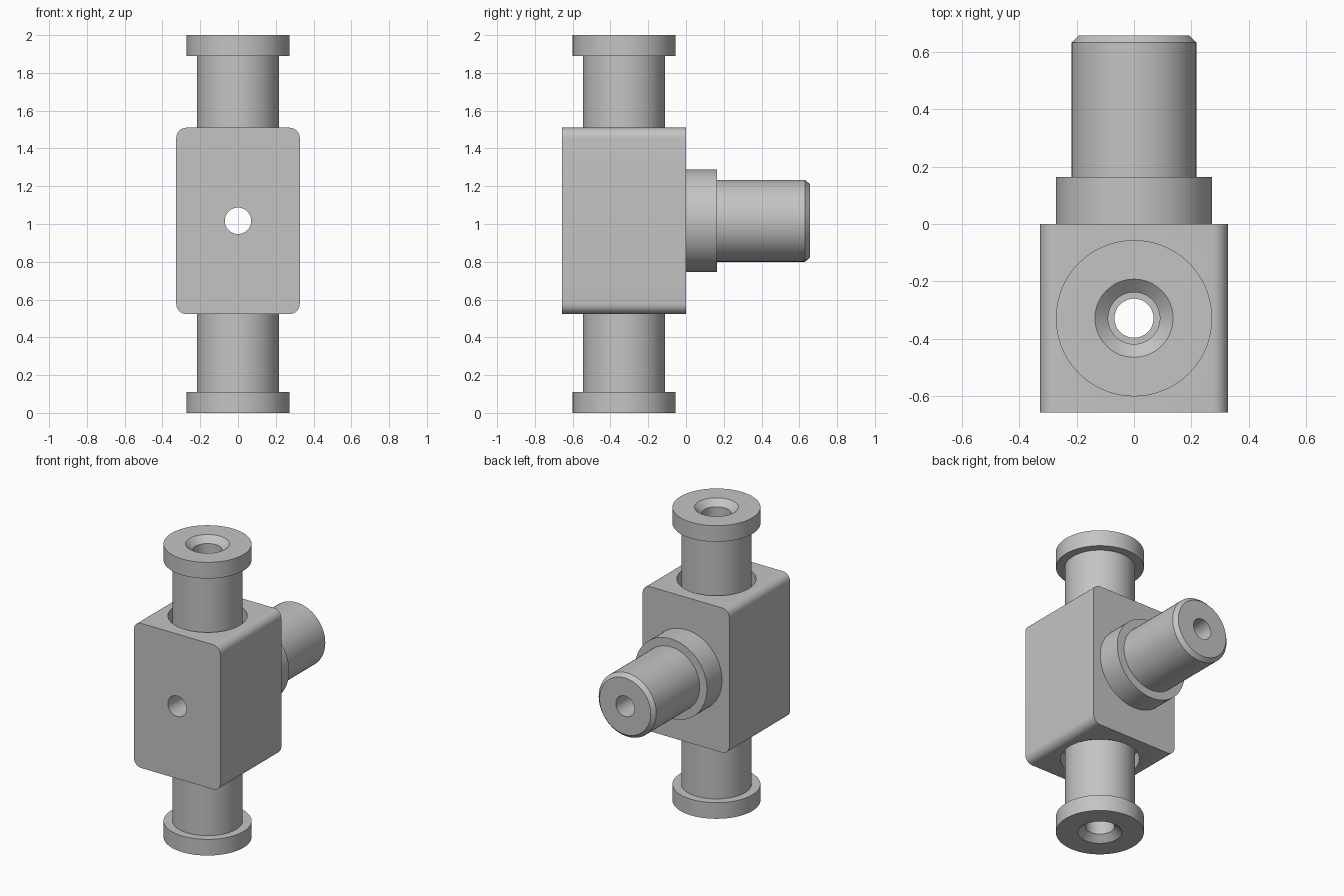
import bpy, bmesh
from math import radians, sin, cos, tau
from mathutils import Matrix

if "Cube" in bpy.data.objects:
    bpy.data.objects.remove(bpy.data.objects["Cube"])

grey = bpy.data.materials.new("metal_grey")
grey.use_nodes = True
colour = (0.55, 0.55, 0.55, 1)
grey.diffuse_color = colour
grey.node_tree.nodes["Principled BSDF"].inputs["Base Color"].default_value = colour

AXIS_Y, MID_Z = -0.328, 1.017      # vertical bore position, cross bore height
LOW, HIGH = 0.523, 1.51            # block bottom and top
RECESS = 0.1                       # depth of the seats around the posts


def finish(bm, name, matrix=Matrix()):
    bmesh.ops.recalc_face_normals(bm, faces=bm.faces)
    mesh = bpy.data.meshes.new(name)
    bm.to_mesh(mesh)
    bm.free()
    mesh.transform(matrix)
    mesh.update()
    mesh.materials.append(grey)
    obj = bpy.data.objects.new(name, mesh)
    bpy.context.collection.objects.link(obj)
    return obj


def smooth(obj):
    bpy.ops.object.select_all(action='DESELECT')
    obj.select_set(True)
    bpy.context.view_layer.objects.active = obj
    bpy.ops.object.shade_smooth_by_angle(angle=radians(30))


def lathe(name, profile, matrix, steps=72):
    """Revolve a closed (radius, height) profile into a hollow ring."""
    bm = bmesh.new()
    rings = [[bm.verts.new((r * cos(tau * i / steps), r * sin(tau * i / steps), h))
              for r, h in profile] for i in range(steps)]
    n = len(profile)
    for i in range(steps):
        a, b = rings[i], rings[(i + 1) % steps]
        for j in range(n):
            k = (j + 1) % n
            bm.faces.new((a[j], b[j], b[k], a[k]))
    obj = finish(bm, name, matrix)
    smooth(obj)
    return obj


def drill(name, radius, depth, matrix):
    bm = bmesh.new()
    bmesh.ops.create_cone(bm, cap_ends=True, segments=72, radius1=radius,
                          radius2=radius, depth=depth)
    obj = finish(bm, name, matrix)
    obj.hide_render = True
    return obj


# Block with rounded edges running front to back
bm = bmesh.new()
bmesh.ops.create_cube(bm, size=1, matrix=Matrix.Translation((0, AXIS_Y, (LOW + HIGH) / 2))
                      @ Matrix.Diagonal((0.654, 0.656, HIGH - LOW, 1)))
edges = [e for e in bm.edges if abs(e.verts[0].co.y - e.verts[1].co.y) > 0.1]
bmesh.ops.bevel(bm, geom=edges, offset=0.055, segments=8, profile=0.5, affect='EDGES')
block = finish(bm, "valve_block")

# Post seats, vertical bore and cross bore
turn_back = Matrix.Rotation(radians(-90), 4, 'X')
cutters = [drill("seat_cutter", 0.245, 2 * RECESS, Matrix.Translation((0, AXIS_Y, z)))
           for z in (LOW, HIGH)]
cutters.append(drill("vertical_cutter", 0.068, 2, Matrix.Translation((0, AXIS_Y, 1))))
cutters.append(drill("cross_cutter", 0.07, 2, Matrix.Translation((0, AXIS_Y, MID_Z)) @ turn_back))
bpy.context.view_layer.objects.active = block
for cutter in cutters:
    mod = block.modifiers.new(cutter.name, 'BOOLEAN')
    mod.operation, mod.solver, mod.object = 'DIFFERENCE', 'EXACT', cutter
    bpy.ops.object.modifier_apply(modifier=mod.name)
    bpy.data.objects.remove(cutter)
smooth(block)


# Flanged posts with countersunk bores, heights measured outward from the seat
def post_profile(length):
    return [(0.09, 0), (0.217, 0), (0.217, length - 0.11), (0.272, length - 0.11),
            (0.272, length), (0.136, length), (0.09, length - 0.04)]


lathe("upper_post", post_profile(2 - HIGH + RECESS),
      Matrix.Translation((0, AXIS_Y, HIGH - RECESS)))
lathe("lower_post", post_profile(LOW + RECESS),
      Matrix.Translation((0, AXIS_Y, LOW + RECESS)) @ Matrix.Rotation(radians(180), 4, 'X'))

# Rear spigot with collar and chamfered tip
lathe("rear_spigot", [(0.07, 0), (0.272, 0), (0.272, 0.163), (0.217, 0.163),
                      (0.217, 0.631), (0.193, 0.656), (0.07, 0.656)],
      Matrix.Translation((0, 0, MID_Z)) @ turn_back)
